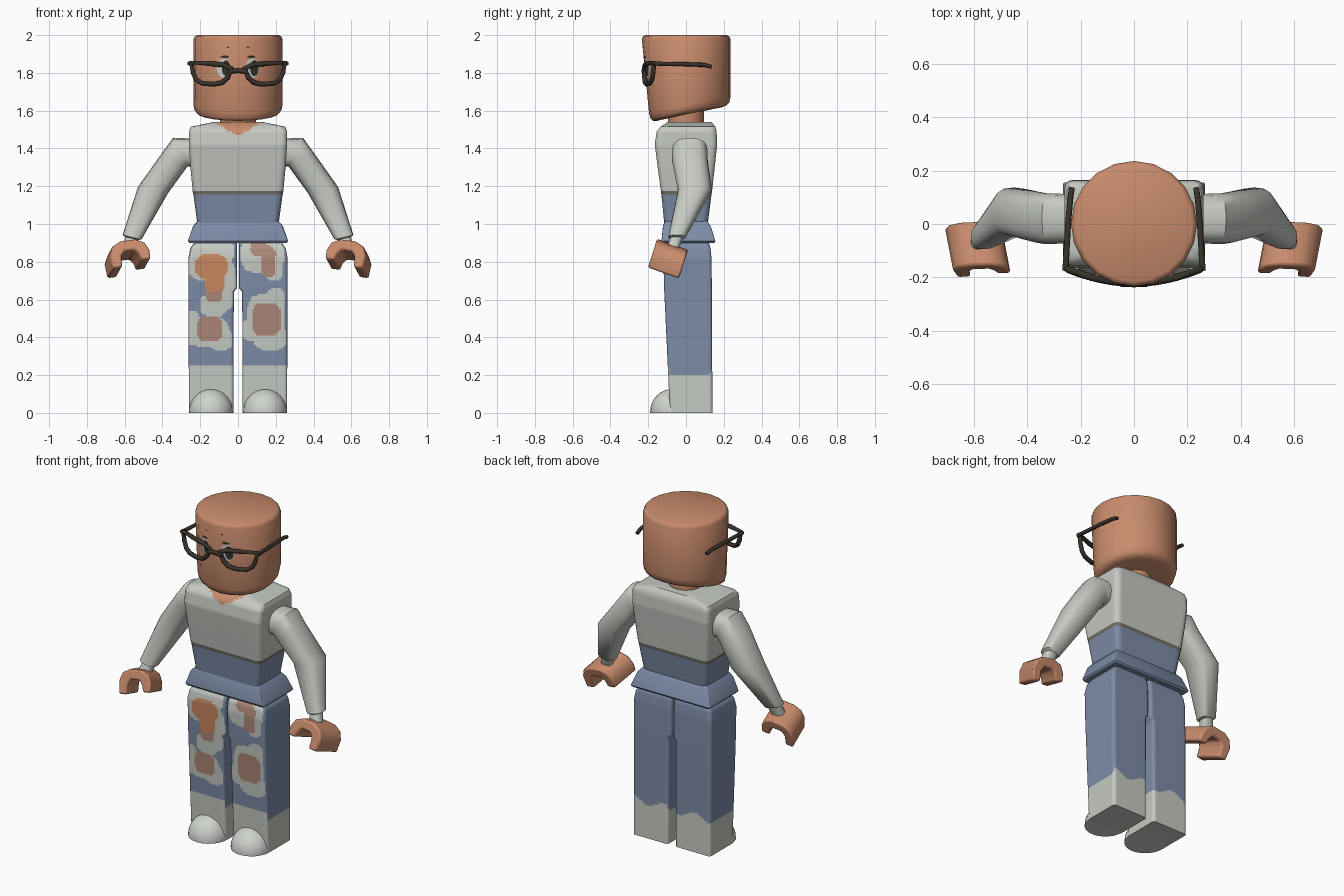
import bpy, bmesh, math
from mathutils import Vector, Matrix

if "Cube" in bpy.data.objects:
    bpy.data.objects.remove(bpy.data.objects["Cube"])

COLORS = {
    "skin": (0.58, 0.26, 0.15), "cloth_white": (0.56, 0.59, 0.54),
    "denim": (0.205, 0.262, 0.385), "belt_trim": (0.17, 0.16, 0.135),
    "dark_frame": (0.042, 0.033, 0.024), "patch_orange": (0.58, 0.25, 0.12),
    "patch_brown": (0.42, 0.25, 0.19), "shoe_white": (0.62, 0.65, 0.61),
}
NAMES = list(COLORS)
MATS = []
for n, c in COLORS.items():
    m = bpy.data.materials.new(n)
    m.diffuse_color = (*c, 1)
    m.use_nodes = True
    m.node_tree.nodes["Principled BSDF"].inputs["Base Color"].default_value = m.diffuse_color
    MATS.append(m)


def finish(bm, name, color="skin", rule=None, angle=40):
    """Turn a bmesh into an object; rule maps a face to a colour name."""
    bmesh.ops.recalc_face_normals(bm, faces=bm.faces)
    bm.normal_update()
    me = bpy.data.meshes.new(name)
    for m in MATS:
        me.materials.append(m)
    for f in bm.faces:
        f.material_index = NAMES.index(rule(f) if rule else color)
    bm.to_mesh(me)
    bm.free()
    ob = bpy.data.objects.new(name, me)
    bpy.context.collection.objects.link(ob)
    bpy.ops.object.select_all(action='DESELECT')
    ob.select_set(True)
    bpy.context.view_layer.objects.active = ob
    bpy.ops.object.shade_smooth_by_angle(angle=math.radians(angle))
    return ob


def loft(rings):
    """Skin a list of equal-length closed rings and cap both ends."""
    bm = bmesh.new()
    vs = [[bm.verts.new(p) for p in r] for r in rings]
    n = len(rings[0])
    for a, b in zip(vs, vs[1:]):
        for i in range(n):
            j = (i + 1) % n
            bm.faces.new((a[i], a[j], b[j], b[i]))
    bm.faces.new(vs[0])
    bm.faces.new(vs[-1])
    return bm


def box_ring(z, x0, x1, y0, y1, r=0.02, n=1):
    """Horizontal rounded rectangle, each straight side cut into n pieces."""
    pts = []
    corners = [(x0 + r, y0 + r, 180), (x1 - r, y0 + r, 270),
               (x1 - r, y1 - r, 0), (x0 + r, y1 - r, 90)]
    arcs = [[Vector((cx + r * math.cos(math.radians(a + d)),
                     cy + r * math.sin(math.radians(a + d)), z))
             for d in (0, 30, 60, 90)] for cx, cy, a in corners]
    for k in range(4):
        pts += arcs[k]
        a, b = arcs[k][-1], arcs[(k + 1) % 4][0]
        pts += [a.lerp(b, i / n) for i in range(1, n)]
    return pts


def refine(keys, step):
    """Linear in-between rows so colour borders have faces to follow."""
    out = [keys[0]]
    for a, b in zip(keys, keys[1:]):
        n = max(1, round((b[0] - a[0]) / step))
        out += [tuple(p + (q - p) * i / n for p, q in zip(a, b)) for i in range(1, n + 1)]
    return out


# torso: shirt, hem stripe, denim waist and skin neckline
def torso_color(f):
    c = f.calc_center_median()
    if c.y < 0 and c.z > 1.467 + 0.55 * abs(c.x) and abs(c.x) < 0.11:
        return "skin"
    return "denim" if c.z < 1.155 else "belt_trim" if c.z < 1.175 else "cloth_white"


keys = [(0.95, .213, -.11, .11), (1.0, .215, -.115, .115), (1.155, .236, -.13, .135),
        (1.175, .24, -.133, .138), (1.3, .252, -.15, .152), (1.42, .26, -.165, .165),
        (1.49, .26, -.155, .162), (1.515, .25, -.135, .155), (1.54, .13, -.095, .135)]
finish(loft([box_ring(z, -x, x, a, b, .03, 30) for z, x, a, b in refine(keys, .01)]),
       "torso", rule=torso_color, angle=50)

# neck
bm = bmesh.new()
bmesh.ops.create_cone(bm, cap_ends=True, segments=20, radius1=.095, radius2=.095, depth=.12,
                      matrix=Matrix.Translation((0, 0, 1.55)))
finish(bm, "neck")

# flared waist band
keys = [(.9, .258, -.125, .15), (.91, .266, -.13, .156), (.99, .237, -.122, .13), (1.015, .215, -.112, .112)]
finish(loft([box_ring(z, -x, x, a, b, .008) for z, x, a, b in keys]), "waist_band", "denim", angle=25)

# head: faceted cylinder with slanted chin and slightly receding face
R = .236


def face_shift(z):
    return .045 * (2 - z) / .46


def head_ring(t, r):
    pts = []
    for i in range(20):
        a = math.tau * i / 20
        x, y = r * math.cos(a), r * math.sin(a)
        low = 1.582 + .19 * y
        z = 2 - t if t < .1 else low + t - 1
        pts.append((x, y + max(0, -y / R) * face_shift(z), z))
    return pts


finish(loft([head_ring(*k) for k in
             [(0, .216), (.006, .228), (.02, R), (1.05, R), (1.02, .23), (1.005, .215), (1.0, .19)]]),
       "head", angle=45)


# painted face: plates following the curve of the head
def face_plate(name, cx, cz, rx, rz, color, lift):
    def on_head(x, z):
        y = -math.sqrt(R * R - x * x)
        return (x, y - y / -R * -face_shift(z) - lift, z)
    bm = bmesh.new()
    mid = bm.verts.new(on_head(cx, cz))
    rim = [bm.verts.new(on_head(cx + rx * math.cos(math.tau * i / 20),
                                cz + rz * math.sin(math.tau * i / 20))) for i in range(20)]
    for i in range(20):
        bm.faces.new((mid, rim[i], rim[(i + 1) % 20]))
    finish(bm, name, color)


for s, side in ((-1, "left"), (1, "right")):
    face_plate(side + "_eye", s * .075, 1.825, .038, .052, "shoe_white", .002)
    face_plate(side + "_iris", s * .075 + .012, 1.825, .023, .042, "dark_frame", .005)
    face_plate(side + "_lash", s * .07, 1.885, .022, .007, "dark_frame", .005)
    face_plate(side + "_brow", s * .053, 1.935, .007, .004, "dark_frame", .003)


# glasses
def tube(name, pts, radius, cyclic=False):
    cu = bpy.data.curves.new(name, 'CURVE')
    cu.dimensions = '3D'
    cu.bevel_depth = radius
    cu.bevel_resolution = 2
    cu.use_fill_caps = True
    sp = cu.splines.new('POLY')
    sp.points.add(len(pts) - 1)
    for p, q in zip(sp.points, pts):
        p.co = (*q, 1)
    sp.use_cyclic_u = cyclic
    cu.materials.append(MATS[NAMES.index("dark_frame")])
    bpy.context.collection.objects.link(bpy.data.objects.new(name, cu))


def lens_y(x):
    return -.222 + .85 * x * x


RIM = [(.035, 1.825), (.08, 1.843), (.16, 1.85), (.25, 1.855), (.238, 1.80), (.222, 1.765),
       (.19, 1.745), (.13, 1.74), (.085, 1.748), (.055, 1.775)]
for s, side in ((-1, "left"), (1, "right")):
    tube(side + "_rim", [(s * x, lens_y(x), z) for x, z in RIM], .013, True)
    tube(side + "_temple", [(s * .258, -.175, 1.85), (s * .254, -.13, 1.848), (s * .247, 0, 1.846),
                            (s * .238, .1, 1.842), (s * .233, .135, 1.832)], .011)
tube("glasses_bridge", [(x, lens_y(x) - .002, 1.812 - 3 * x * x) for x in (-.05, -.025, 0, .025, .05)], .013)

# legs: patch blobs as (x, z, half width, half height)
ORANGE = [(-.14, .775, .085, .065), (-.125, .70, .055, .06)]
BROWN = [(-.13, .635, .045, .05), (-.15, .445, .066, .068), (.15, .495, .078, .09),
         (.11, .875, .045, .045), (.16, .80, .04, .085)]
WHITE = [(-.15, .80, .12, .10), (-.09, .68, .08, .14), (-.13, .57, .07, .06), (-.16, .43, .11, .08),
         (-.09, .39, .06, .06), (-.24, .45, .04, .09), (-.07, .85, .05, .05),
         (.13, .84, .115, .10), (.19, .77, .05, .07), (.15, .52, .10, .11), (.08, .44, .06, .06),
         (.17, .40, .085, .07), (.20, .58, .05, .08)]


def inside(blobs, x, z):
    return any(abs((x - a) / w) ** 3 + abs((z - b) / h) ** 3 < 1 for a, b, w, h in blobs)


def leg_color(f):
    c = f.calc_center_median()
    front = f.normal.y < -.7
    cuff = .25 if front else .2 + max(0, f.normal.y) * (.02 + .02 * math.sin(c.x * 30))
    if c.z < cuff:
        return "cloth_white"
    if front:
        for blobs, col in ((ORANGE, "patch_orange"), (BROWN, "patch_brown"), (WHITE, "cloth_white")):
            if inside(blobs, c.x, c.z):
                return col
    return "denim"


LEG = [(0, .025, .26, -.085, .14), (.64, .022, .262, -.115, .137), (.66, .006, .262, -.116, .137),
       (.82, .006, .262, -.12, .135), (.87, .006, .253, -.112, .13), (.905, .006, .23, -.09, .12)]
# arms: ring centre, in-plane axis, front-back half width
ARM = [((.22, .02, 1.375), (0, 0, .078), .09), ((.305, .02, 1.38), (.04, 0, .075), .095),
       ((.335, .02, 1.34), (.068, 0, .035), .095), ((.45, .047, 1.18), (.08, 0, .016), .09),
       ((.561, -.048, .93), (.05, 0, .012), .046), ((.562, -.05, .924), (.035, 0, .008), .034),
       ((.58, -.075, .86), (.035, 0, .008), .034)]
# open clamp hand: profile across and up
CLAMP = [(-.105, -.05), (-.105, 0), (-.085, .045), (-.04, .068), (.04, .068), (.085, .045),
         (.105, 0), (.1, -.075), (.05, -.075), (.047, -.015), (.028, .012), (-.028, .012),
         (-.047, -.015), (-.055, -.05)]


def squarish(v):
    return math.copysign(abs(v) ** .75, v)


for s, side in ((-1, "left"), (1, "right")):
    rings = []
    for z, x0, x1, y0, y1 in refine(LEG, .01):
        a, b = sorted((s * x0, s * x1))
        rings.append(box_ring(z, a, b, y0, y1, .015, 22))
    finish(loft(rings), side + "_leg", rule=leg_color)

    # rounded shoe toe
    bm = bmesh.new()
    bmesh.ops.create_uvsphere(bm, u_segments=24, v_segments=16, radius=1)
    bmesh.ops.transform(bm, verts=bm.verts, matrix=Matrix.Translation((s * .143, -.07, .005))
                        @ Matrix.Diagonal((.117, .12, .122, 1)))
    cut = bmesh.ops.bisect_plane(bm, geom=bm.verts[:] + bm.edges[:] + bm.faces[:],
                                 plane_co=(0, 0, 0), plane_no=(0, 0, -1), clear_outer=True)
    bmesh.ops.holes_fill(bm, edges=[e for e in cut["geom_cut"] if isinstance(e, bmesh.types.BMEdge)])
    finish(bm, side + "_shoe", "shoe_white")

    # sleeve and bent arm
    rings = []
    for c, u, v in ARM:
        ring = []
        for i in range(16):
            a = math.tau * i / 16
            p = Vector(c) + Vector(u) * squarish(math.cos(a)) + Vector((0, v, 0)) * squarish(math.sin(a))
            ring.append((s * p.x, p.y, p.z))
        rings.append(ring)
    bm = loft(rings)
    bm.faces.ensure_lookup_table()
    for i, f in enumerate(bm.faces):
        f.tag = i < 32
    finish(bm, side + "_arm", rule=lambda f: "cloth_white" if f.tag else "skin")

    # hand
    along, up, turn = Vector((.18, .93, -.33)) * .088, Vector((0, .3, .95)), math.radians(-8)
    ends = []
    for k in (-1, 1):
        ring = []
        for x, h in CLAMP:
            x, h = x * math.cos(turn) - h * math.sin(turn), x * math.sin(turn) + h * math.cos(turn)
            p = Vector((.588 + x, -.093, .823)) + up * h + along * k
            ring.append((s * p.x, p.y, p.z))
        ends.append(ring)
    hand = finish(loft(ends), side + "_hand")
    bev = hand.modifiers.new("soft_edges", 'BEVEL')
    bev.width, bev.segments, bev.limit_method = .01, 2, 'ANGLE'
    bev.angle_limit = math.radians(50)
